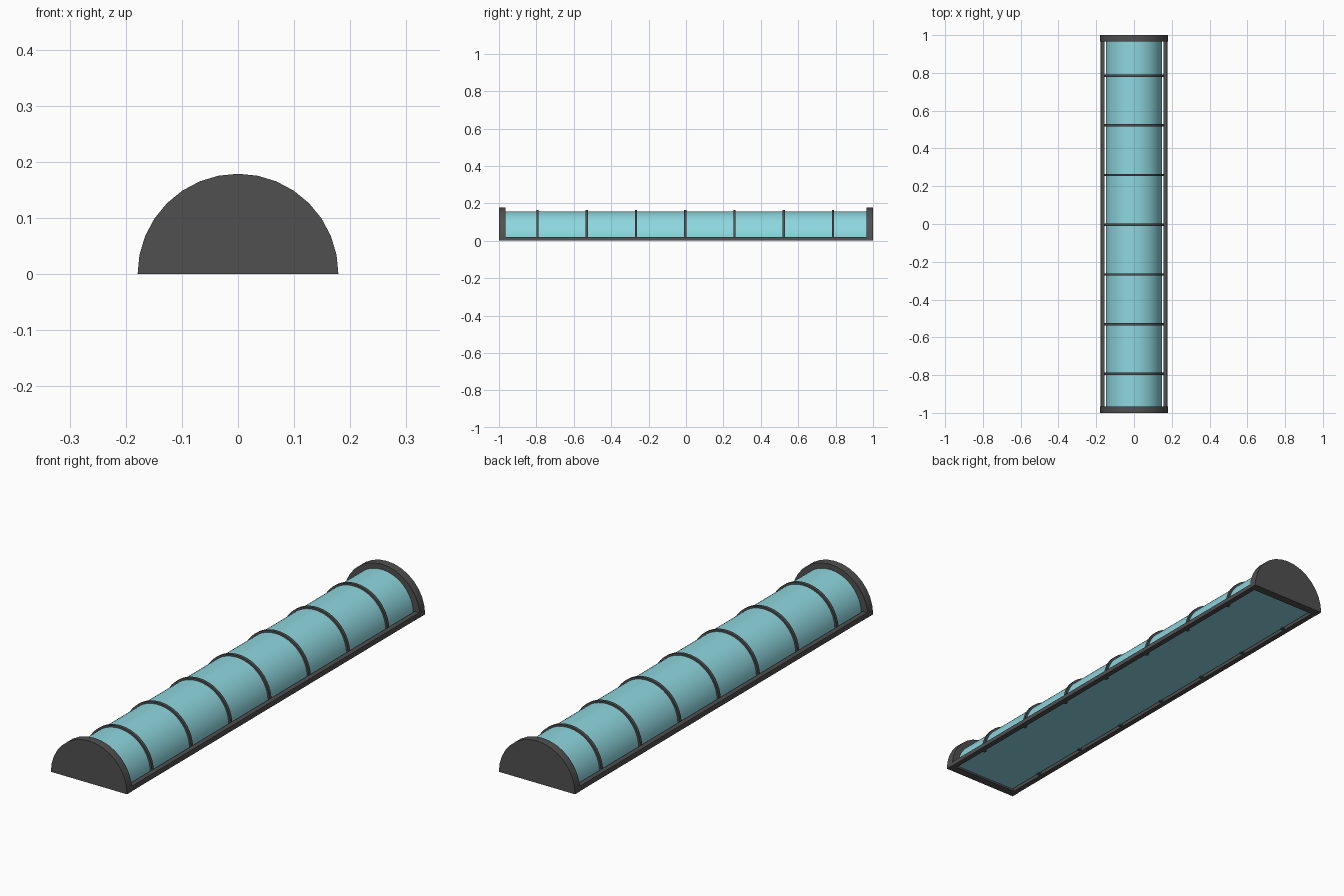
import bpy, bmesh
from math import pi, sin, cos

if "Cube" in bpy.data.objects:
    bpy.data.objects.remove(bpy.data.objects["Cube"])

dark = bpy.data.materials.new("dark_frame")
dark.diffuse_color = (0.08, 0.08, 0.08, 1)
dark.use_nodes = True
dark.node_tree.nodes["Principled BSDF"].inputs["Base Color"].default_value = dark.diffuse_color
teal = bpy.data.materials.new("teal_glass")
teal.diffuse_color = (0.27, 0.68, 0.74, 1)
teal.use_nodes = True
teal.node_tree.nodes["Principled BSDF"].inputs["Base Color"].default_value = teal.diffuse_color


def arc(r, n, cz=0.0):
    return [(r * cos(pi * i / n), cz + r * sin(pi * i / n)) for i in range(n + 1)]


def prism(name, profile, y0, y1, mat, smooth=True):
    """Extrude a closed x/z profile along y."""
    bm = bmesh.new()
    a = [bm.verts.new((x, y0, z)) for x, z in profile]
    b = [bm.verts.new((x, y1, z)) for x, z in profile]
    bm.faces.new(a)
    bm.faces.new(b[::-1])
    n = len(profile)
    for i in range(n):
        j = (i + 1) % n
        bm.faces.new((a[i], b[i], b[j], a[j]))
    bmesh.ops.recalc_face_normals(bm, faces=bm.faces)
    me = bpy.data.meshes.new(name)
    bm.to_mesh(me)
    bm.free()
    me.materials.append(mat)
    ob = bpy.data.objects.new(name, me)
    bpy.context.collection.objects.link(ob)
    if smooth:
        bpy.ops.object.select_all(action='DESELECT')
        ob.select_set(True)
        bpy.context.view_layer.objects.active = ob
        bpy.ops.object.shade_smooth_by_angle(angle=pi / 6)
    return ob


# Half-round end caps
for label, s in (("front", -1), ("back", 1)):
    prism(label + "_end_cap", arc(0.179, 16), *sorted((s * 1.0, s * 0.965)), dark)

# Long side rails
for label, s in (("left", -1), ("right", 1)):
    x0, x1 = s * 0.155, s * 0.178
    prism(label + "_rail", [(x0, 0), (x1, 0), (s * 0.176, 0.02), (x0, 0.02)],
          -0.97, 0.97, dark, smooth=False)

# Half-round glass cover with a flat underside just above the ground
prism("glass_cover", arc(0.148, 32, 0.008), -0.967, 0.967, teal)

# Ribs: arched bands standing proud of the glass, feet poking out below it
for i in range(7):
    y = -0.004 + (i - 3) * 0.2633
    arch = arc(0.156, 32, 0.008) + arc(0.142, 32, 0.008)[::-1]
    feet = [(-0.156, 0.003)], [(-0.142, 0.003)], [(0.142, 0.003)], [(0.156, 0.003)]
    profile = (arc(0.156, 32, 0.008) + feet[0] + feet[1]
               + arc(0.142, 32, 0.008)[::-1] + feet[2] + feet[3])
    prism(f"rib_{i + 1}", profile, y - 0.0065, y + 0.0065, dark)
